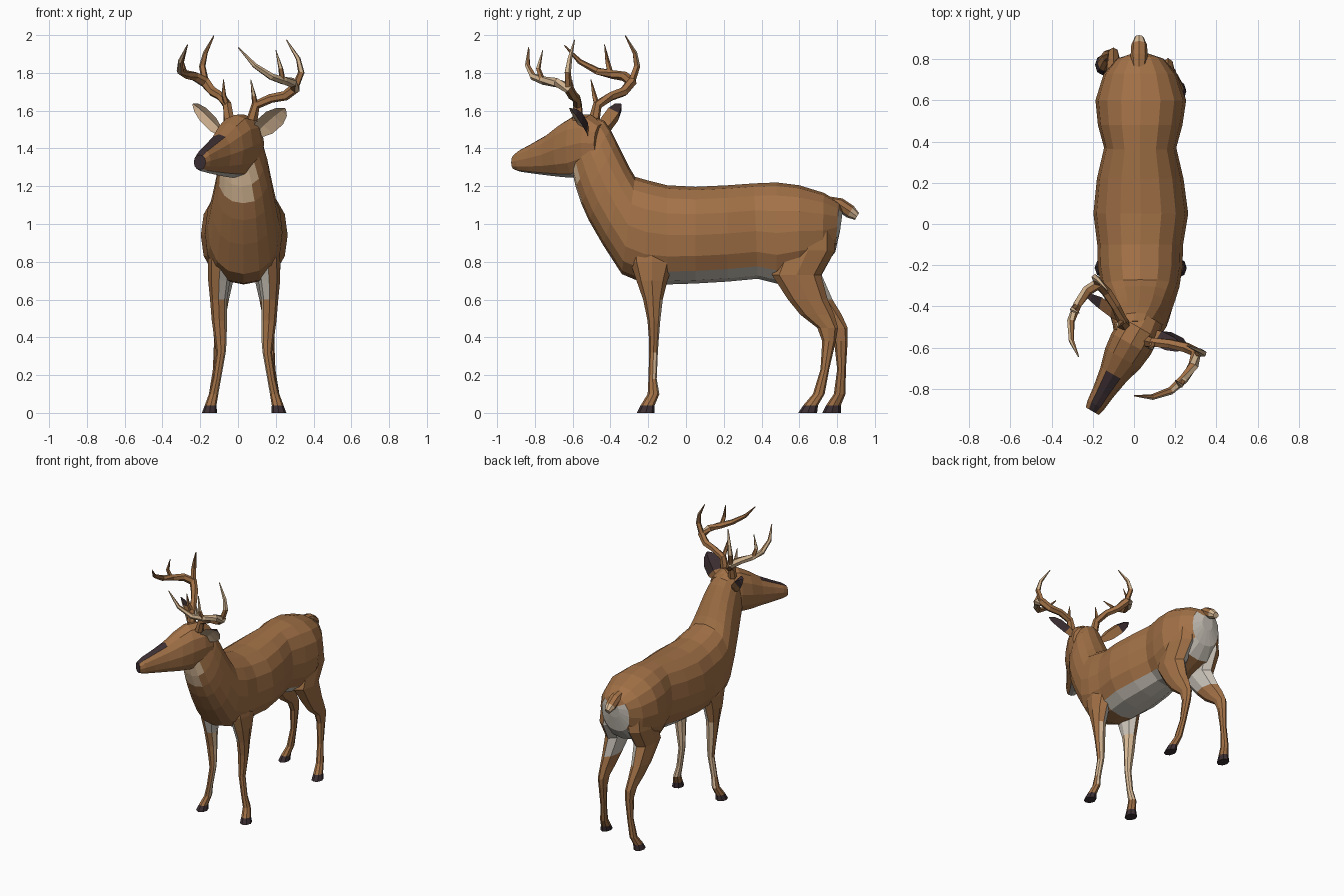
import bpy, bmesh, math
from mathutils import Vector as V

if "Cube" in bpy.data.objects:
    bpy.data.objects.remove(bpy.data.objects["Cube"])

COLOURS = {
    "coat_brown": (0.36, 0.165, 0.062), "pale_grey": (0.60, 0.555, 0.49),
    "cream": (0.69, 0.49, 0.31), "dark_hoof": (0.045, 0.028, 0.032),
    "antler_tan": (0.62, 0.44, 0.27),
}
MATS = []
for nm, c in COLOURS.items():
    m = bpy.data.materials.new(nm)
    m.diffuse_color = (*c, 1)
    m.use_nodes = True
    m.node_tree.nodes["Principled BSDF"].inputs["Base Color"].default_value = m.diffuse_color
    MATS.append(m)
BROWN, PALE, CREAM, DARK, TAN = range(5)
MID = 0.03  # x of the body's centre plane


def loft(name, rings, rule):
    """Skin a row of point rings; rule(centre, normal, segment) gives the colour."""
    bm = bmesh.new()
    rows = [[bm.verts.new(p) for p in r] for r in rings]
    n, seg = len(rows[0]), {}
    for k in range(len(rows) - 1):
        for i in range(n):
            j = (i + 1) % n
            f = bm.faces.new((rows[k][i], rows[k][j], rows[k + 1][j], rows[k + 1][i]))
            seg[f] = k
    seg[bm.faces.new(rows[0])] = 0
    seg[bm.faces.new(rows[-1])] = len(rows) - 2
    bmesh.ops.recalc_face_normals(bm, faces=bm.faces[:])
    for f, k in seg.items():
        f.material_index = rule(f.calc_center_median(), f.normal, k)
    me = bpy.data.meshes.new(name)
    bm.to_mesh(me)
    bm.free()
    for m in MATS:
        me.materials.append(m)
    ob = bpy.data.objects.new(name, me)
    bpy.context.collection.objects.link(ob)
    return ob


def oval(c, u, v, n, p=1.0):
    """Ring round c with half axes u and v; p < 1 makes it boxier."""
    pts = []
    for i in range(n):
        a = 2 * math.pi * i / n
        s, t = math.cos(a), math.sin(a)
        pts.append(c + u * math.copysign(abs(s) ** p, s) + v * math.copysign(abs(t) ** p, t))
    return pts


def tube(name, pts, radii, rule, n=6):
    rings = []
    for i, p in enumerate(pts):
        t = (pts[min(i + 1, len(pts) - 1)] - pts[max(i - 1, 0)]).normalized()
        u = t.cross(V((0.3, 1, 0.2))).normalized()
        rings.append(oval(p, u * radii[i], t.cross(u) * radii[i], n))
    return loft(name, rings, rule)


def head_frame(yaw):
    a = math.radians(yaw)
    return V((math.cos(a), -math.sin(a), 0)), V((-math.sin(a), -math.cos(a), 0))


ORIGIN = V((0.03, -0.505, 0))

# Trunk and neck: top (y, z), bottom (y, z), centre x, half width
TRUNK = [
    (0.83, 1.07, 0.815, 0.96, .03, .045), (0.81, 1.115, 0.79, 0.85, .03, .115),
    (0.73, 1.165, 0.72, 0.765, .03, .178), (0.60, 1.205, 0.60, 0.72, .033, .22),
    (0.48, 1.22, 0.48, 0.685, .03, .205), (0.36, 1.215, 0.38, 0.71, .03, .175),
    (0.22, 1.205, 0.22, 0.695, .03, .21), (0.05, 1.197, 0.05, 0.685, .033, .23),
    (-0.10, 1.205, -0.10, 0.68, .03, .208), (-0.20, 1.23, -0.22, 0.685, .03, .205),
    (-0.27, 1.25, -0.34, 0.735, .03, .19), (-0.30, 1.30, -0.44, 0.89, .03, .17),
    (-0.335, 1.37, -0.515, 1.02, .03, .15), (-0.365, 1.43, -0.555, 1.11, .028, .137),
    (-0.40, 1.50, -0.585, 1.20, .02, .122), (-0.43, 1.545, -0.60, 1.27, .01, .11),
    (-0.47, 1.56, -0.61, 1.33, .005, .095),
]


def trunk_rule(c, n, k):
    if c.z < 0.76 and -0.12 < c.y < 0.5:
        return PALE
    if c.y > 0.68 and n.y > 0.3 and c.z < 1.06 and abs(c.x - MID) < 0.1:
        return PALE
    if k >= 13 and n.y < -0.45 and c.z < 1.34 and abs(c.x + 0.005) < 0.092:
        return CREAM
    return BROWN


loft("body_and_neck", [
    oval(V((cx, (ty + by) / 2, (tz + bz) / 2)), V((hw, 0, 0)),
         V((0, (ty - by) / 2, (tz - bz) / 2)), 16, 0.87)
    for ty, tz, by, bz, cx, hw in TRUNK], trunk_rule)

# Head, turned to one side: distance forward, top z, bottom z, half width
HEAD = [(-.07, 1.53, 1.32, .085), (.0, 1.58, 1.28, .105), (.09, 1.578, 1.245, .108),
        (.17, 1.535, 1.248, .098), (.26, 1.475, 1.257, .072), (.36, 1.425, 1.268, .054),
        (.43, 1.392, 1.277, .046), (.465, 1.365, 1.288, .036)]
hr, hf = head_frame(30)


def head_rule(c, n, k):
    if n.dot(hf) > 0.9 or (k >= 4 and n.z > 0.68):
        return DARK
    return PALE if n.z < -0.8 else BROWN


loft("head", [oval(ORIGIN + hf * b + V((0, 0, (t + o) / 2)), hr * w, V((0, 0, (t - o) / 2)), 12, 0.9)
              for b, t, o, w in HEAD], head_rule)

# Ears: base, tip, facing direction, half width; cream inside, partly dark behind
for name, base, tip, face, width in (
        ("right_ear", (.09, -.53, 1.47), (.25, -.61, 1.61), (.55, -.83, 0), .066),
        ("left_ear", (-.085, -.46, 1.48), (-.24, -.345, 1.635), (-.8, -.5, 0), .048)):
    base, tip, face = V(base), V(tip), V(face)
    axis = (tip - base).normalized()
    u = axis.cross(face).normalized()
    nrm = u.cross(axis)

    def ear_rule(c, n, k, d=nrm, right=name == "right_ear"):
        if n.dot(d) > 0:
            return CREAM
        dark = k >= 1 and n.z > 0 if right else k >= 2
        return DARK if dark else BROWN

    rings = []
    for t, w in ((0, .45), (.3, .95), (.65, .95), (.88, .6), (1, .1)):
        c = base.lerp(tip, t)
        rings.append([c + u * w * width, c - nrm * .018 * w, c - u * w * width, c - nrm * .045 * w])
    loft(name, rings, ear_rule)

# Antlers: (outward, forward, z) from the head, mirrored to both sides
ar, af = head_frame(35)
BEAM = [(.075, .03, 1.55), (.092, .02, 1.63), (.16, -.02, 1.67), (.235, -.05, 1.69),
        (.29, -.06, 1.735), (.315, 0, 1.765), (.315, .08, 1.775), (.295, .165, 1.795),
        (.24, .24, 1.85), (.165, .285, 1.94)]
TINES = {
    "brow_tine": [(.09, .02, 1.62), (.097, .045, 1.68), (.088, .06, 1.765)],
    "rear_tine": [(.29, -.06, 1.735), (.32, -.075, 1.82), (.30, -.075, 1.89), (.235, -.06, 1.985)],
    "front_tine": [(.315, .09, 1.77), (.32, .115, 1.84), (.285, .11, 1.935)],
}


def antler_rule(c, n, k, start=4):
    """Tan on the faces turned away from the head, brown on the rest."""
    out = c - ORIGIN
    out.z = 0
    return TAN if k >= start and n.dot(out.normalized()) > 0.05 else BROWN


for side, s in (("right", 1), ("left", -1)):
    def place(p):
        return ORIGIN + ar * p[0] * s + af * p[1] + V((0, 0, p[2] - 0.07 * s * (p[0] - 0.08)))

    tube(side + "_antler_beam", [place(p) for p in BEAM],
         [.030, .025, .024, .026, .029, .026, .023, .019, .014, .003], antler_rule)
    for name, pts in TINES.items():
        r = [.02, .018, .013, .003] if len(pts) == 4 else [.017, .013, .002]
        tube(side + "_" + name, [place(p) for p in pts], r,
             lambda c, n, k: antler_rule(c, n, k, 1), 5)

# Legs: z, x, y, half width, half depth (right side; left is mirrored)
FRONT_LEG = [
    (.95, .145, -.18, .06, .12), (.80, .158, -.18, .066, .115), (.70, .165, -.18, .058, .082),
    (.60, .168, -.175, .045, .052), (.49, .164, -.17, .04, .034), (.38, .157, -.17, .032, .025),
    (.32, .155, -.172, .025, .023), (.18, .177, -.177, .022, .022), (.10, .194, -.172, .025, .031),
    (.04, .210, -.203, .031, .037), (0, .216, -.213, .04, .047)]
REAR_LEG = [
    (1.0, .13, .66, .08, .12), (.86, .143, .645, .083, .145), (.73, .153, .585, .07, .13),
    (.60, .163, .645, .05, .105), (.52, .165, .695, .037, .09), (.45, .165, .75, .031, .055),
    (.38, .165, .757, .027, .036), (.23, .176, .735, .022, .023), (.10, .194, .703, .025, .031),
    (.04, .210, .660, .031, .039), (0, .216, .644, .038, .05)]
for side, s in (("right", 1), ("left", -1)):
    for name, rows in (("front_leg", FRONT_LEG), ("rear_leg", REAR_LEG)):
        rear = name == "rear_leg"

        def leg_rule(c, n, k):
            inner = -n.x * s
            if k >= 9:
                return DARK
            if rear:
                return PALE if c.z > 0.6 and inner > 0.3 else BROWN
            if c.z > 0.62:
                return PALE if inner > 0.45 else BROWN
            if c.z > 0.12 and (inner > 0.7 or n.y > 0.7 or (k == 6 and n.y > 0)):
                return CREAM
            return BROWN

        rings = []
        for z, x, y, rx, ry in rows:
            # the left rear leg stands further back
            shift = max(0, 0.17 * (0.75 - z)) if rear and s < 0 else 0
            cx = x if s > 0 else 0.065 - x
            rings.append(oval(V((cx, y + shift, z)), V((rx, 0, 0)), V((0, ry, 0)), 8))
        loft(side + "_" + name, rings, leg_rule)

# Tail: y, z, half width, half thickness
TAIL = [(.75, 1.12, .035, .025), (.81, 1.105, .042, .03), (.87, 1.065, .038, .03), (.905, 1.04, .022, .018)]
loft("tail", [oval(V((.025, y, z)), V((w, 0, 0)), V((0, h * .6, h)), 8) for y, z, w, h in TAIL],
     lambda c, n, k: CREAM if k >= 2 else (PALE if n.z < -0.4 else BROWN))
